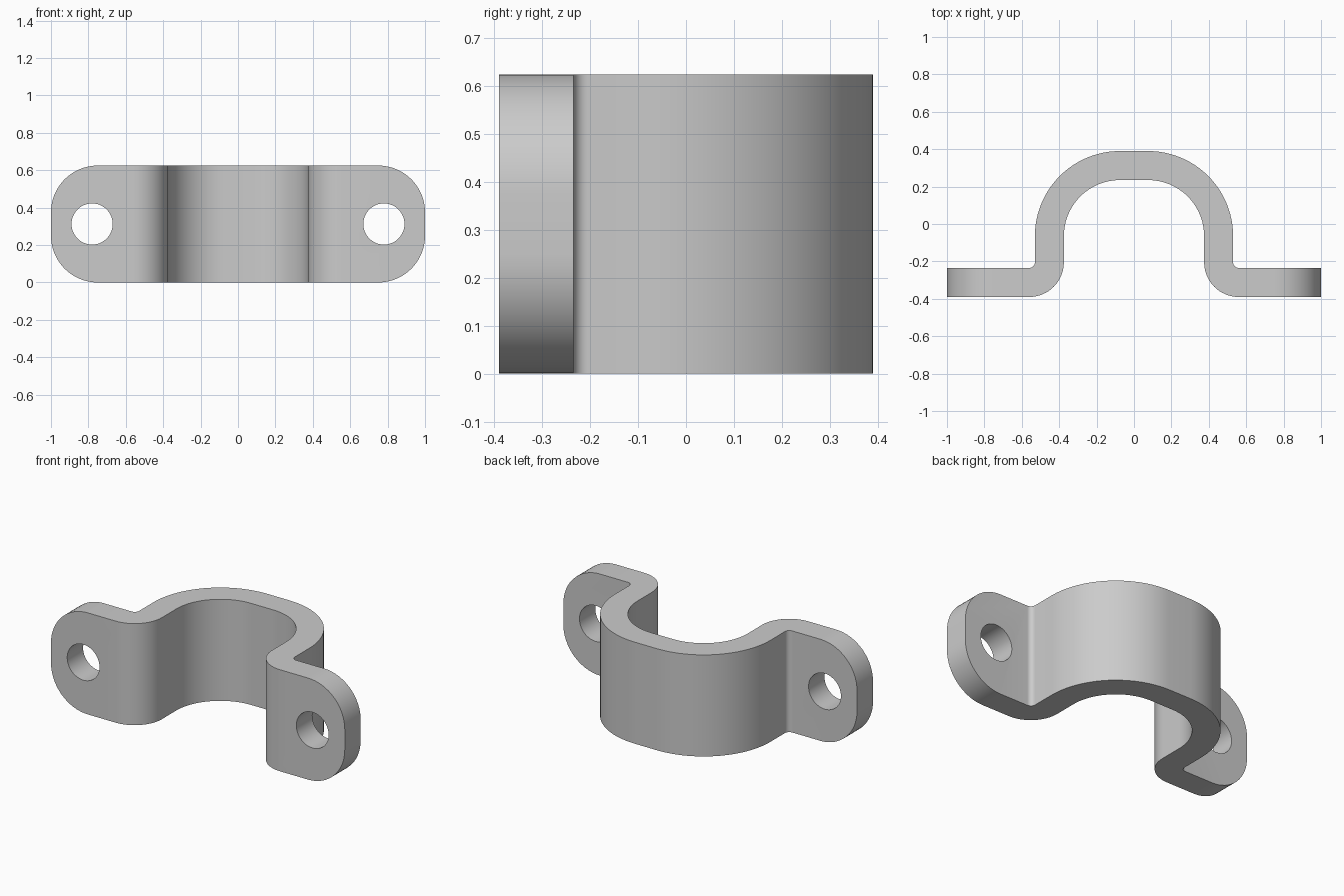
import bpy, bmesh
from math import sin, cos, radians
from mathutils import Vector

cube = bpy.data.objects.get("Cube")
if cube:
    bpy.data.objects.remove(cube, do_unlink=True)

HEIGHT, THICK = 0.625, 0.155
FOOT_FRONT = -0.39
FOOT_BACK = FOOT_FRONT + THICK


def arc(cx, cy, r, start, end, steps=16):
    angles = [radians(start + (end - start) * i / steps) for i in range(steps + 1)]
    return [(cx + r * cos(a), cy + r * sin(a)) for a in angles]


def prism(name, outline, axis, low, high):
    """Extrude a closed 2D outline along z or y."""
    bm = bmesh.new()
    place = (lambda p: (p[0], p[1], low)) if axis == "z" else (lambda p: (p[0], low, p[1]))
    face = bm.faces.new([bm.verts.new(place(p)) for p in outline])
    top = bmesh.ops.extrude_face_region(bm, geom=[face])["geom"]
    shift = Vector((0, 0, high - low)) if axis == "z" else Vector((0, high - low, 0))
    bmesh.ops.translate(bm, verts=[v for v in top if isinstance(v, bmesh.types.BMVert)], vec=shift)
    bmesh.ops.recalc_face_normals(bm, faces=bm.faces)
    mesh = bpy.data.meshes.new(name)
    bm.to_mesh(mesh)
    bm.free()
    obj = bpy.data.objects.new(name, mesh)
    bpy.context.collection.objects.link(obj)
    return obj


def cut(target, cutter, operation):
    """Apply a boolean and discard its cutter."""
    cutter.hide_render = True
    mod = target.modifiers.new("cut", "BOOLEAN")
    mod.object, mod.operation, mod.solver = cutter, operation, "EXACT"
    bpy.context.view_layer.objects.active = target
    bpy.ops.object.modifier_apply(modifier=mod.name)
    bpy.data.objects.remove(cutter, do_unlink=True)


# Strap cross-section: outer side from the arch to the foot, then back along the inside
outer = arc(0.075, -0.065, 0.455, 90, 0, 24) + arc(0.56, FOOT_BACK + 0.03, 0.03, 180, 270, 8)
inner = arc(0.56, FOOT_FRONT + 0.185, 0.185, 270, 180) + arc(0.075, -0.065, 0.30, 0, 90, 24)
right_half = outer + [(1.1, FOOT_BACK), (1.1, FOOT_FRONT)] + inner
left_half = [(-x, y) for x, y in reversed(right_half)]
# The two halves join across the flat crown
clamp = prism("pipe_clamp_strap", right_half + left_half, "z", -0.1, HEIGHT + 0.1)

# Rounded ends of the feet
r = 0.25
corners = [(1 - r, HEIGHT - r, 0), (r - 1, HEIGHT - r, 90), (r - 1, r, 180), (1 - r, r, 270)]
silhouette = [p for x, z, a in corners for p in arc(x, z, r, a, a + 90)]
cut(clamp, prism("end_trim", silhouette, "y", -0.6, 0.6), "INTERSECT")

# Screw holes
for side in (-1, 1):
    circle = arc(side * 0.78, HEIGHT / 2, 0.11, 0, 360, 48)[:-1]
    cut(clamp, prism("hole_cutter", circle, "y", -0.5, -0.1), "DIFFERENCE")

# Plain grey metal
grey = bpy.data.materials.new("grey_metal")
grey.use_nodes = True
colour = (0.6, 0.6, 0.6, 1)
grey.diffuse_color = colour
grey.node_tree.nodes["Principled BSDF"].inputs["Base Color"].default_value = colour
clamp.data.materials.clear()
clamp.data.materials.append(grey)

bpy.ops.object.select_all(action="DESELECT")
clamp.select_set(True)
bpy.context.view_layer.objects.active = clamp
bpy.ops.object.shade_smooth_by_angle(angle=radians(30))
